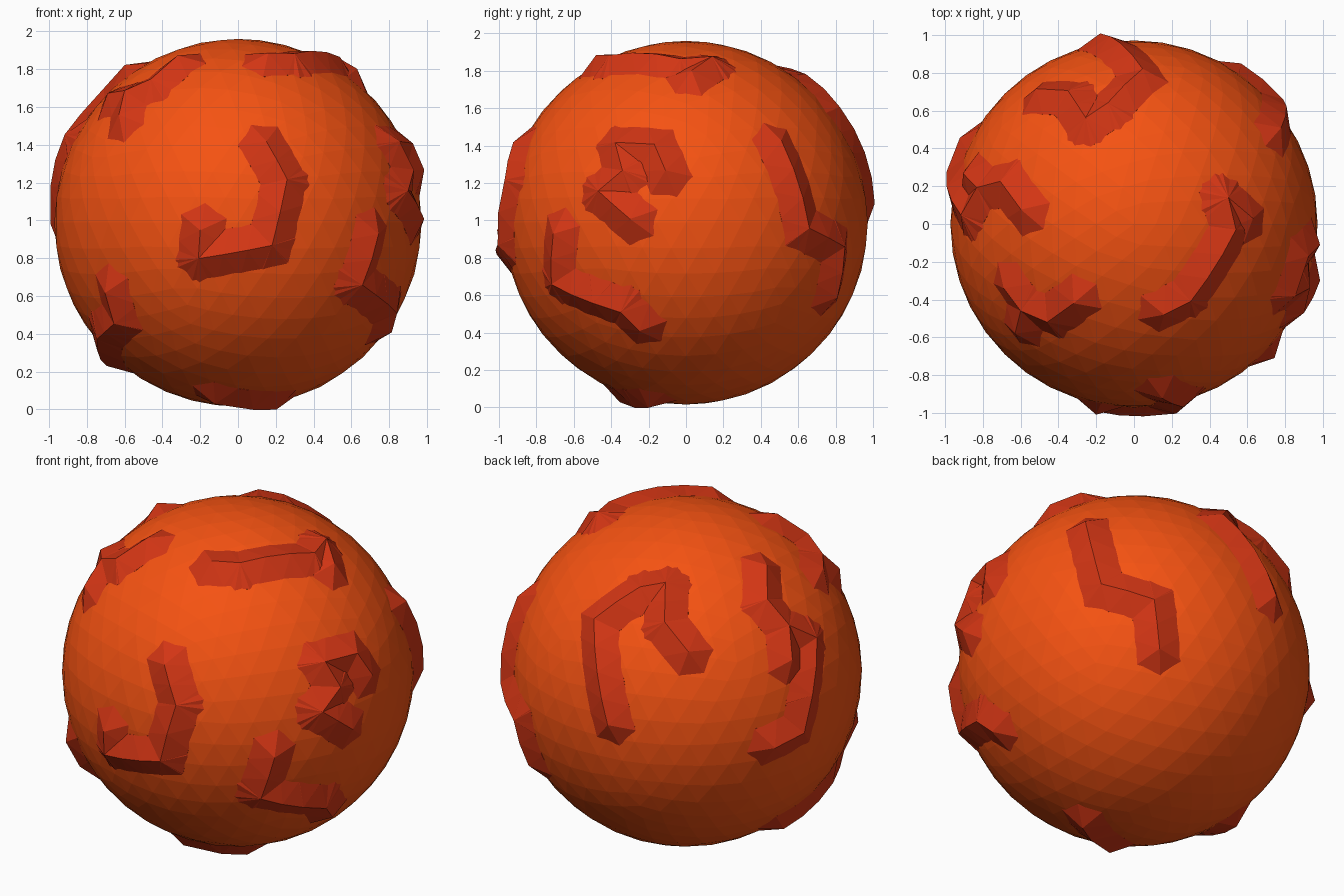
import bpy, bmesh, math
from mathutils import Vector

if "Cube" in bpy.data.objects:
    bpy.data.objects.remove(bpy.data.objects["Cube"])

BASE_R = 0.972      # ball radius
RIDGE_R = 1.03      # height of ridge crests from the ball centre
HEX = 0.148         # ridge footprint radius
CENTRE = Vector((0, 0, 0.988))


def material(name, rgb):
    m = bpy.data.materials.new(name)
    m.diffuse_color = (*rgb, 1)
    m.use_nodes = True
    m.node_tree.nodes["Principled BSDF"].inputs["Base Color"].default_value = m.diffuse_color
    return m


def on_ball(yaw, elev, u, v):
    """Point on the ridge sphere seen at (u, v) from a given direction."""
    a, e = math.radians(yaw), math.radians(elev)
    d = Vector((math.sin(a), -math.cos(a), 0))
    right = Vector((math.cos(a), math.sin(a), 0))
    up = Vector((0, 0, math.cos(e))) - d * math.sin(e)
    toward = d * math.cos(e) + Vector((0, 0, math.sin(e)))
    depth = math.sqrt(max(0, RIDGE_R ** 2 - u * u - v * v))
    return (right * u + up * v + toward * depth).normalized()


def hexagon(n, along):
    """Six points around n on the ball, with corners along the path."""
    t = (along - n * along.dot(n)).normalized()
    s = n.cross(t)
    return [(n + (t * math.cos(k * math.pi / 3) + s * math.sin(k * math.pi / 3)) * HEX)
            .normalized() * (BASE_R - 0.002) for k in range(6)]


def ridge(name, points, mat):
    """Faceted ridge following a path over the ball, made of hulled hex tents."""
    bm = bmesh.new()
    for p, q in zip(points, points[1:]):
        steps = max(1, round(p.angle(q) / 0.15))
        arc = [p.slerp(q, i / steps) for i in range(steps + 1)]
        for a, b in zip(arc, arc[1:]):
            pts = hexagon(a, b - a) + hexagon(b, b - a) + [a * RIDGE_R, b * RIDGE_R]
            verts = [bm.verts.new(c) for c in pts]
            bmesh.ops.convex_hull(bm, input=verts)
    bm.normal_update()
    # drop the undersides buried in the ball
    buried = [f for f in bm.faces if f.normal.dot(f.calc_center_median().normalized()) < 0.1]
    bmesh.ops.delete(bm, geom=buried, context='FACES')
    loose = [v for v in bm.verts if not v.link_faces]
    bmesh.ops.delete(bm, geom=loose, context='VERTS')
    me = bpy.data.meshes.new(name)
    bm.to_mesh(me)
    bm.free()
    me.materials.append(mat)
    ob = bpy.data.objects.new(name, me)
    ob.location = CENTRE
    bpy.context.collection.objects.link(ob)


orange = material("orange", (0.92, 0.085, 0.006))
red = material("red", (0.65, 0.036, 0.007))

# Ball
bpy.ops.mesh.primitive_ico_sphere_add(subdivisions=4, radius=BASE_R, location=CENTRE)
ball = bpy.context.object
ball.name = "ball"
ball.data.materials.append(orange)

# Ridge paths: name, (yaw, elevation) of the view, points relative to the ball centre
FRONT, RIGHT, TOP, BACK_LEFT = (0, 0), (90, 0), (0, 90), (210, 26)
PATHS = [
    ("front_ridge", FRONT, [(.15, .43), (.26, .23), (.18, -.12), (-.21, -.19), (-.2, -.04)]),
    ("upper_right_ridge", TOP, [(.16, -.48), (.3, -.41), (.54, -.03), (.5, .14), (.63, .03)]),
    ("right_hook_ridge", RIGHT, [(-.11, .28), (-.17, .42), (-.38, .43), (-.34, .28),
                                 (-.47, .17), (-.3, .02)]),
    ("lower_right_ridge", RIGHT, [(-.71, -.06), (-.72, -.33), (-.5, -.43), (-.35, -.48),
                                  (-.25, -.58)]),
    ("back_right_ridge", RIGHT, [(.51, .44), (.66, -.03), (.85, -.13), (.81, -.4)]),
    ("upper_left_ridge", TOP, [(-.32, -.42), (-.46, -.52), (-.6, -.46), (-.69, -.34),
                               (-.6, -.46), (-.63, -.58)]),
    ("back_ridge", BACK_LEFT, [(.09, .09), (-.05, .25), (-.06, .47), (-.2, .44),
                               (-.45, .255), (-.35, -.33)]),
    ("left_ridge", BACK_LEFT, [(.48, .59), (.5, .4), (.625, .26), (.65, .07), (.625, .26),
                               (.77, .2), (.76, -.12), (.72, -.33), (.57, -.42)]),
]
for name, view, pts in PATHS:
    ridge(name, [on_ball(*view, u, v) for u, v in pts], red)

# Ridges on the underside
ridge("bottom_ridge", [Vector(p).normalized() for p in
                       [(.2, -.2, -.98), (.08, -.27, -.98), (-.12, -.35, -.95)]], red)
ridge("lower_left_ridge", [Vector(p).normalized() for p in
                           [(-.7, -.65, -.37), (-.65, -.58, -.53), (-.75, -.35, -.62),
                            (-.68, .05, -.74)]], red)
